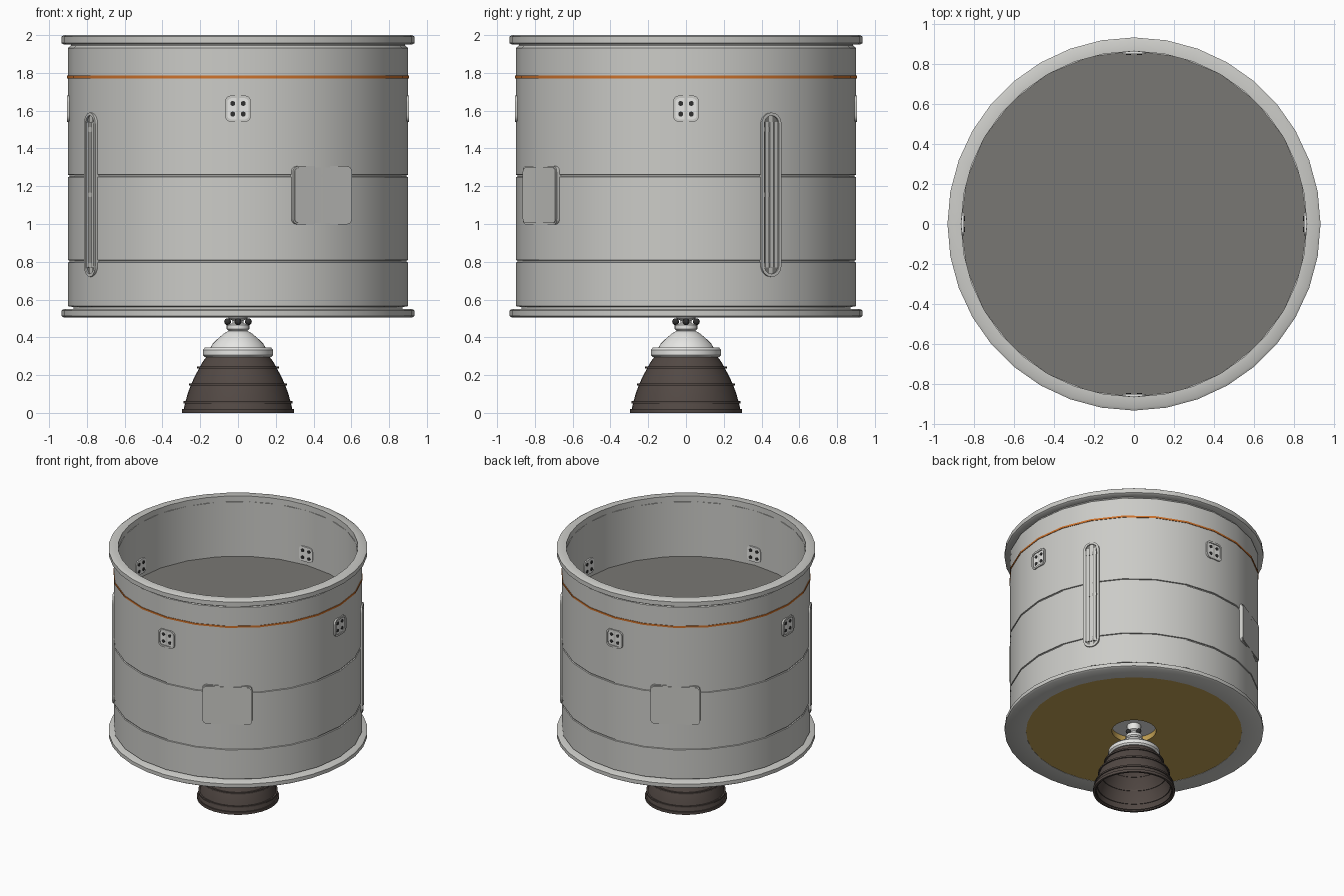
import bpy, bmesh
from math import pi, cos, sin, radians
from mathutils import Matrix, Vector

cube = bpy.data.objects.get("Cube")
if cube:
    bpy.data.objects.remove(cube, do_unlink=True)


def material(name, r, g, b):
    m = bpy.data.materials.new(name)
    m.use_nodes = True
    m.diffuse_color = (r, g, b, 1)
    bsdf = next(n for n in m.node_tree.nodes if n.type == 'BSDF_PRINCIPLED')
    bsdf.inputs["Base Color"].default_value = (r, g, b, 1)
    bsdf.inputs["Roughness"].default_value = 0.6
    return m


HULL = material("hull grey", .60, .60, .575)
FLOOR = material("floor grey", .19, .187, .173)
WHITE = material("white", .82, .82, .80)
GOLD = material("gold foil", .55, .36, .09)
NOZZLE = material("nozzle brown", .085, .066, .058)
ORANGE = material("orange", .62, .17, .025)
DARK = material("dark metal", .03, .03, .03)
SHADE = material("recess grey", .2, .2, .19)


def finish(name, bm, mat, smooth=True):
    bmesh.ops.recalc_face_normals(bm, faces=bm.faces)
    mesh = bpy.data.meshes.new(name)
    bm.to_mesh(mesh)
    bm.free()
    mesh.materials.append(mat)
    ob = bpy.data.objects.new(name, mesh)
    bpy.context.collection.objects.link(ob)
    if smooth:
        bpy.ops.object.select_all(action='DESELECT')
        ob.select_set(True)
        bpy.context.view_layer.objects.active = ob
        bpy.ops.object.shade_smooth_by_angle(angle=radians(32))
    return ob


def lathe(name, profile, mat, sides=36, closed=True):
    """Spin a radius/height profile around the z axis."""
    bm = bmesh.new()
    vs = [bm.verts.new((r, 0, z)) for r, z in profile]
    es = [bm.edges.new(p) for p in zip(vs, vs[1:])]
    if closed:
        es.append(bm.edges.new((vs[-1], vs[0])))
    bmesh.ops.spin(bm, geom=vs + es, cent=(0, 0, 0), axis=(0, 0, 1),
                   angle=2 * pi, steps=sides)
    bmesh.ops.remove_doubles(bm, verts=bm.verts, dist=1e-4)
    return finish(name, bm, mat)


def band(name, r0, r1, z0, z1, mat, sides=36):
    return lathe(name, [(r0, z0), (r1, z0), (r1, z1), (r0, z1)], mat, sides)


def outline(w, h, rad, steps=5):
    """Rounded rectangle in the tangent plane."""
    pts = []
    for k, (sy, sz) in enumerate(((1, 1), (-1, 1), (-1, -1), (1, -1))):
        for i in range(steps + 1):
            a = (k + i / steps) * pi / 2
            pts.append((sy * (w / 2 - rad) + rad * cos(a),
                        sz * (h / 2 - rad) + rad * sin(a)))
    return pts


def plate(name, deg, r0, r1, z, w, h, rad, mat, side=0, rim=0):
    """Rounded plate facing outward at an angle; rim > 0 leaves only a frame."""
    bm = bmesh.new()

    def loop(r, inset):
        pts = outline(w - 2 * inset, h - 2 * inset, rad - inset)
        return [bm.verts.new((r, y + side, q + z)) for y, q in pts]

    loops = [loop(r0, 0), loop(r1, 0)]
    if rim:
        loops += [loop(r1, rim), loop(r0, rim)]
    else:
        for ring in loops:
            bm.faces.new(ring)
    count = len(loops[0])
    for k in range(len(loops) if rim else 1):
        a, b = loops[k], loops[(k + 1) % len(loops)]
        for i in range(count):
            j = (i + 1) % count
            bm.faces.new((a[i], a[j], b[j], b[i]))
    bm.transform(Matrix.Rotation(radians(deg), 4, 'Z'))
    return finish(name, bm, mat)


# Hull wall with panel grooves, open at the top
wall = [(.87, .54), (.87, .56), (.9, .565)]
for z in (.803, 1.255):
    wall += [(.9, z - .006), (.892, z - .004), (.892, z + .004), (.9, z + .006)]
wall += [(.9, 1.932), (.885, 1.945), (.885, 1.955), (.866, 1.955), (.866, .54)]
lathe("hull_wall", wall, HULL, 24)
band("orange_stripe", .89, .904, 1.771, 1.785, ORANGE, 24)

# End flanges with small chamfers
for name, z0, z1, inner in (("top_flange", 1.95, 2, .866),
                            ("bottom_flange", .505, .55, .78)):
    c = .008
    lathe(name, [(inner, z0), (.93 - c, z0), (.935, z0 + c), (.935, z1 - c),
                 (.93 - c, z1), (inner, z1)], HULL)

# Inner deck, foil base and engine well
band("inner_deck", 0, .868, 1.49, 1.52, FLOOR)
band("foil_base", .16, .782, .507, .55, GOLD)
band("engine_well", 0, .17, .55, .56, WHITE)

# Thruster pods on the four sides, visible inside and out
for n, deg in enumerate((0, 90, 180, 270)):
    plate(f"pod_frame_{n}", deg, .88, .906, 1.61, .14, .14, .035, HULL, rim=.014)
    plate(f"pod_plate_{n}", deg, .852, .899, 1.61, .116, .116, .024, WHITE)
    for sy in (-1, 1):
        for sz in (-1, 1):
            plate(f"pod_jet_{n}_{sy}_{sz}", deg, .848, .902, 1.61 + sz * .028,
                  .026, .026, .0129, DARK, side=sy * .028)

# Access hatches and rail slots, two of each on opposite sides
for n, turn in enumerate((0, 180)):
    hatch = -60 + turn
    plate(f"hatch_rim_{n}", hatch, .865, .894, 1.152, .36, .308, .03, HULL)
    plate(f"hatch_{n}", hatch, .87, .899, 1.152, .344, .292, .024, HULL)
    slot = 30 + turn
    plate(f"slot_frame_{n}", slot, .88, .907, 1.155, .12, .87, .0599, HULL, rim=.016)
    plate(f"slot_back_{n}", slot, .875, .8985, 1.155, .09, .84, .0449, SHADE)
    for k in (-1, 0, 1):
        plate(f"slot_rail_{n}_{k}", slot, .89, .905, 1.155, .02, .77, .004,
              HULL, side=k * .027)
    for k, z in enumerate((.78, 1.155, 1.5)):
        plate(f"slot_clip_{n}_{k}", slot, .89, .903, z, .082, .025, .004, SHADE)

# Engine mount, dome and collar
lathe("engine_mount", [(0, .55), (.05, .55), (.05, .5), (.03, .49), (.03, .475),
                       (.06, .465), (.06, .445), (.045, .43), (0, .43)], WHITE, 24)
for k in range(4):
    a = k * pi / 2
    bm = bmesh.new()
    bmesh.ops.create_uvsphere(bm, u_segments=12, v_segments=8, radius=.018)
    bm.transform(Matrix.Translation(Vector((.055 * cos(a), .055 * sin(a), .483))))
    finish(f"mount_joint_{k}", bm, DARK)
lathe("engine_dome", [(0, .44), (.04, .44), (.075, .42), (.11, .39),
                      (.135, .365), (.152, .335), (0, .335)], WHITE)
lathe("engine_collar", [(.1, .295), (.175, .295), (.186, .307), (.186, .334),
                        (.175, .346), (.1, .346)], WHITE)

# Nozzle bell, hollow with stiffening bands
bell = [(.166, .3), (.19, .265), (.212, .225), (.235, .18), (.253, .14),
        (.27, .09), (.283, .04), (.292, 0)]
lathe("nozzle_bell", bell + [(r - .012, z) for r, z in reversed(bell)], NOZZLE)
band("nozzle_throat", 0, .16, .285, .298, NOZZLE)
for k, (r, z) in enumerate(((.217, .24), (.26, .15), (.288, .057), (.296, .015))):
    band(f"nozzle_band_{k}", r - .025, r, z - .006, z + .006, NOZZLE)
band("nozzle_lip", .28, .296, 0, .02, NOZZLE)
